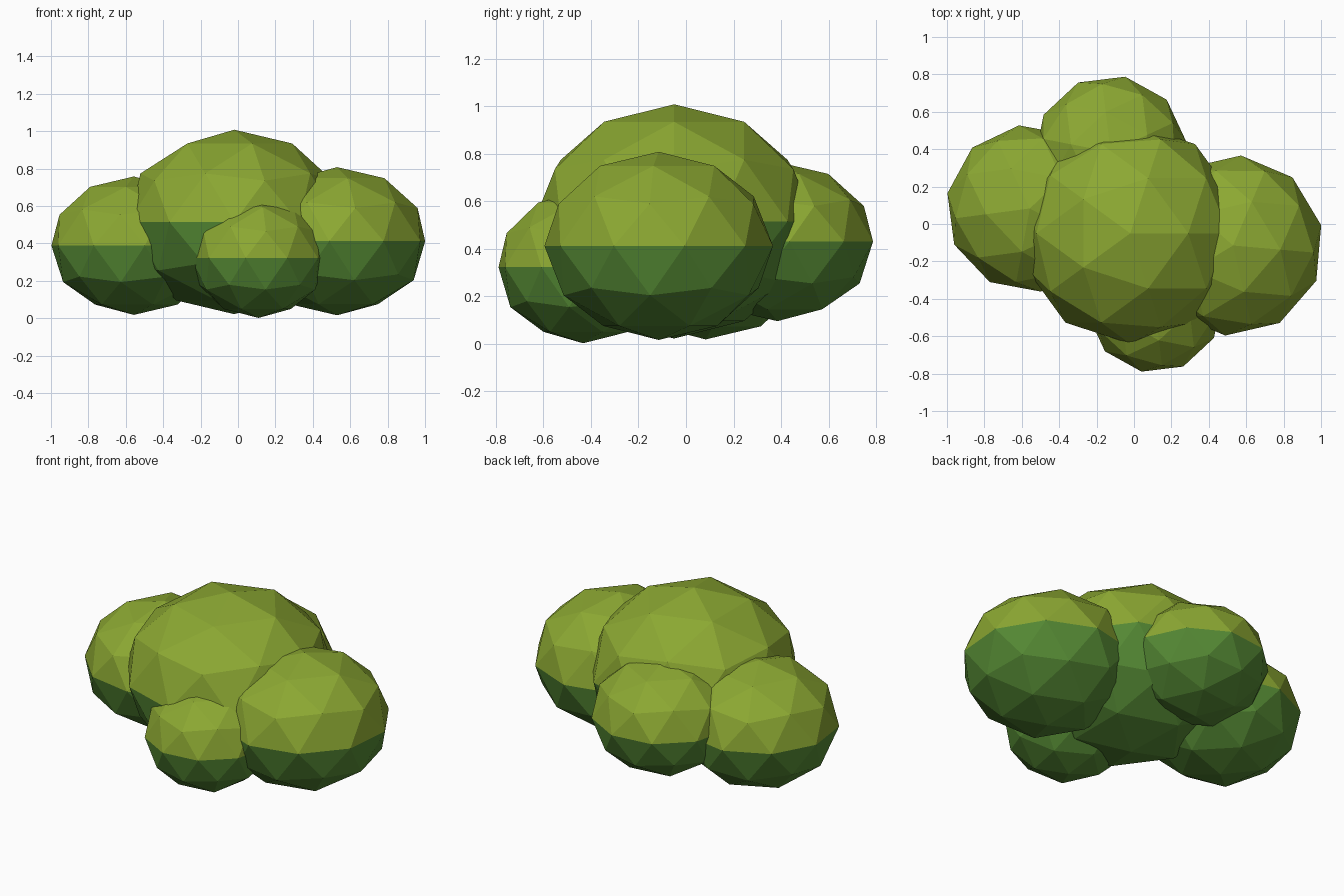
import bpy, bmesh
from math import radians
from mathutils import Matrix

cube = bpy.data.objects.get("Cube")
if cube:
    bpy.data.objects.remove(cube, do_unlink=True)


def make_material(name, rgb):
    mat = bpy.data.materials.new(name)
    mat.use_nodes = True
    mat.diffuse_color = (*rgb, 1)
    bsdf = next(n for n in mat.node_tree.nodes if n.type == 'BSDF_PRINCIPLED')
    bsdf.inputs["Base Color"].default_value = (*rgb, 1)
    bsdf.inputs["Roughness"].default_value = 0.9
    return mat


sunny = make_material("sunny_leaf_green", (0.26, 0.39, 0.032))
deep = make_material("deep_leaf_green", (0.09, 0.25, 0.034))


def leaf_clump(name, center, radius, height, turn):
    """Faceted, flattened ball: light leaves above its middle, dark leaves below."""
    bm = bmesh.new()
    bmesh.ops.create_icosphere(bm, subdivisions=2, radius=1)
    for face in bm.faces:
        face.material_index = 0 if face.calc_center_median().z > 0 else 1
        face.smooth = False
    shape = Matrix.Rotation(radians(turn), 4, 'Z') @ Matrix.Diagonal((radius, radius, height, 1))
    bm.transform(shape)
    mesh = bpy.data.meshes.new(name)
    bm.to_mesh(mesh)
    bm.free()
    mesh.materials.append(sunny)
    mesh.materials.append(deep)
    obj = bpy.data.objects.new(name, mesh)
    obj.location = center
    bpy.context.collection.objects.link(obj)


# Large middle clump, then the four smaller ones around it
leaf_clump("middle_clump", (-0.02, -0.05, 0.515), 0.59, 0.493, 0)
leaf_clump("left_clump", (0.53, -0.115, 0.412), 0.483, 0.396, -5)
leaf_clump("right_clump", (-0.557, 0.083, 0.388), 0.448, 0.37, 43.5)
leaf_clump("back_clump", (-0.125, 0.385, 0.43), 0.41, 0.335, 25)
leaf_clump("front_clump", (0.11, -0.433, 0.322), 0.363, 0.32, -11)
